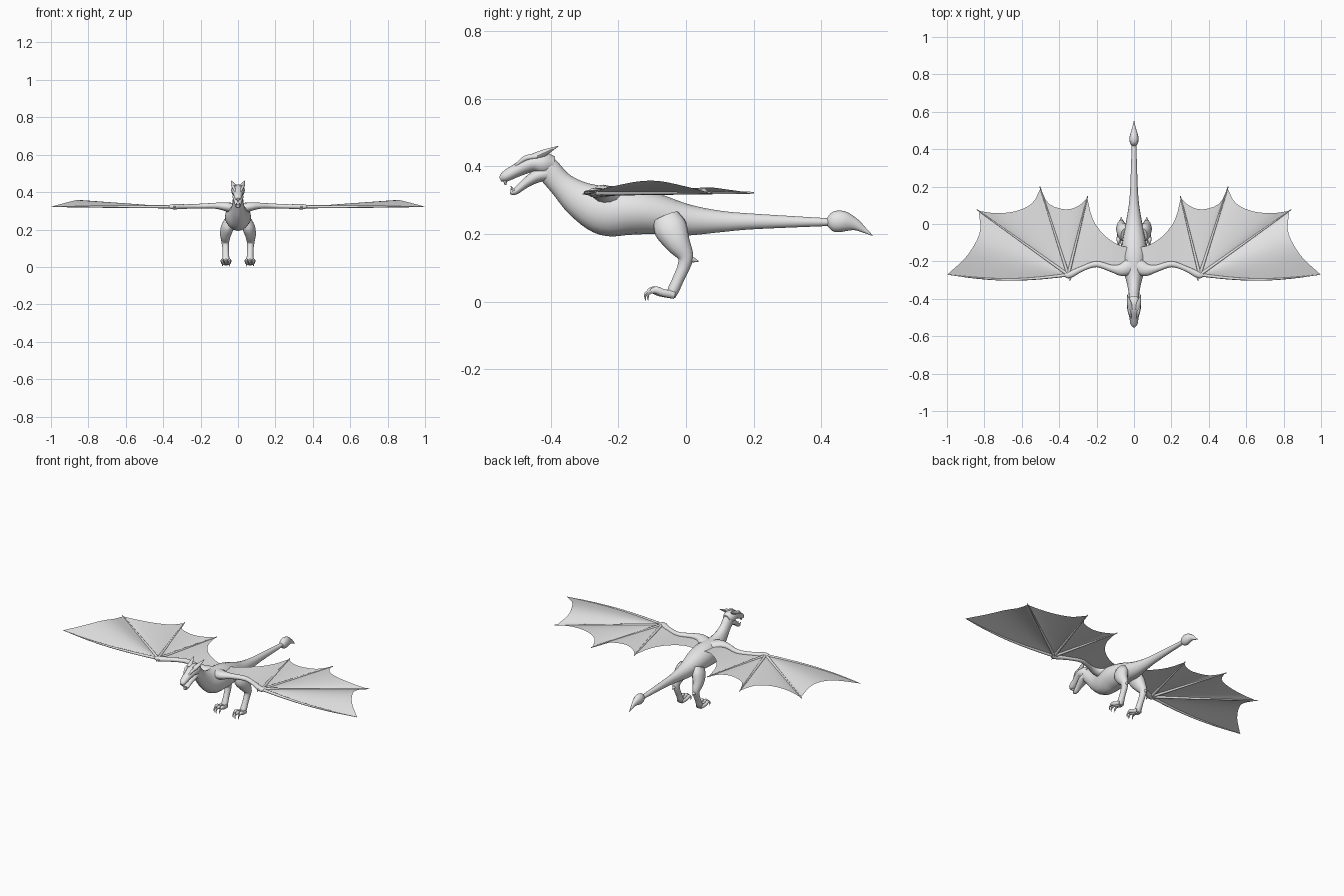
import bpy, bmesh, math
from mathutils import Vector

if "Cube" in bpy.data.objects:
    bpy.data.objects.remove(bpy.data.objects["Cube"])

hide = bpy.data.materials.new("plain_grey")
hide.diffuse_color = (0.8, 0.8, 0.8, 1)
hide.use_nodes = True
hide.node_tree.nodes["Principled BSDF"].inputs["Base Color"].default_value = hide.diffuse_color
X, Z = Vector((1, 0, 0)), Vector((0, 0, 1))


def finish(bm, name, mirror=False, angle=50):
    me = bpy.data.meshes.new(name)
    bm.to_mesh(me)
    bm.free()
    ob = bpy.data.objects.new(name, me)
    bpy.context.collection.objects.link(ob)
    me.materials.append(hide)
    if mirror:
        m = ob.modifiers.new("mirror", 'MIRROR')
        m.use_mirror_merge = False
    bpy.ops.object.select_all(action='DESELECT')
    ob.select_set(True)
    bpy.context.view_layer.objects.active = ob
    bpy.ops.object.shade_smooth_by_angle(angle=math.radians(angle))
    return ob


def spline(pts, steps):
    """Catmull-Rom curve through points of any dimension."""
    p = [Vector(q) for q in pts]
    p = [p[0] * 2 - p[1]] + p + [p[-1] * 2 - p[-2]]
    out = []
    for i in range(1, len(p) - 2):
        a, b, c, d = p[i - 1:i + 3]
        for s in range(steps):
            t = s / steps
            out.append((b * 2 + (c - a) * t + (a * 2 - b * 5 + c * 4 - d) * t * t
                        + (b * 3 - a - c * 3 + d) * t ** 3) * 0.5)
    return out + [p[-2]]


def add_tube(bm, pts, ref=X, sides=12, steps=4):
    """Tapered tube; points are x, y, z, radius along ref, radius across it."""
    path = spline(pts, steps)
    pos = [Vector(q[:3]) for q in path]
    rings = []
    for i, q in enumerate(path):
        t = (pos[min(i + 1, len(pos) - 1)] - pos[max(i - 1, 0)]).normalized()
        side = (ref - t * ref.dot(t)).normalized()
        up = t.cross(side)
        r1, r2 = max(q[3], 0.0006), max(q[4], 0.0006)
        rings.append([bm.verts.new(pos[i] + side * r1 * math.cos(k * math.tau / sides)
                                   + up * r2 * math.sin(k * math.tau / sides))
                      for k in range(sides)])
    for a, b in zip(rings, rings[1:]):
        for k in range(sides):
            n = (k + 1) % sides
            bm.faces.new((a[k], a[n], b[n], b[k]))
    bm.faces.new(rings[0][::-1])
    bm.faces.new(rings[-1])


def tubes(name, paths, mirror=False, **kw):
    bm = bmesh.new()
    for p in paths:
        add_tube(bm, p, **kw)
    bmesh.ops.recalc_face_normals(bm, faces=bm.faces)
    return finish(bm, name, mirror)


# Neck, trunk and tail in one flowing form
tubes("body", [[
    (0, -.43, .415, .026, .030), (0, -.41, .393, .028, .036), (0, -.368, .346, .029, .038),
    (0, -.31, .300, .040, .056), (0, -.24, .270, .060, .074), (0, -.17, .268, .070, .071),
    (0, -.10, .261, .064, .062), (0, 0, .242, .045, .047), (0, .10, .237, .028, .032),
    (0, .20, .237, .020, .023), (0, .43, .235, .012, .011)]], sides=16, steps=5)

# Spade at the tail end
tubes("tail_spade", [[
    (0, .418, .235, .011, .012), (0, .435, .236, .022, .029), (0, .465, .237, .024, .031),
    (0, .50, .228, .014, .018), (0, .525, .213, .007, .009), (0, .552, .195, .001, .001)]])

# Head: skull with upper jaw, and lower jaw
tubes("skull", [[
    (0, -.39, .405, .022, .024), (0, -.42, .408, .036, .034), (0, -.455, .409, .036, .026),
    (0, -.50, .389, .025, .020), (0, -.535, .370, .019, .016), (0, -.550, .362, .008, .007)]])
tubes("lower_jaw", [[
    (0, -.41, .380, .028, .024), (0, -.44, .372, .029, .020), (0, -.475, .350, .021, .014),
    (0, -.505, .326, .014, .010), (0, -.520, .326, .006, .008)]])
tubes("beak_hook", [[(0, -.536, .366, .013, .010), (0, -.534, .345, .002, .002)]], sides=8, steps=2)

# Horns, brow ridges and fangs
tubes("horns", [[(.018, -.455, .425, .014, .012), (.026, -.42, .440, .012, .010),
                 (.036, -.378, .460, .001, .001)]], True, sides=8)
tubes("brow_ridges", [[(.014, -.505, .402, .004, .004), (.023, -.475, .424, .008, .008),
                       (.028, -.44, .430, .008, .008)]], True, sides=8)
tubes("fangs", [[(.009, -.510, .328, .005, .005), (.008, -.519, .342, .001, .001)]],
      True, sides=6, steps=2)

# Legs with heel spurs
tubes("legs", [[
    (.046, -.060, .250, .025, .040), (.056, -.045, .215, .034, .049), (.066, -.025, .175, .030, .038),
    (.068, -.002, .135, .021, .024), (.066, -.006, .105, .018, .019), (.065, -.022, .068, .017, .017),
    (.064, -.037, .035, .019, .017), (.064, -.045, .016, .016, .014)]], True)
tubes("heel_spurs", [[(.068, .000, .128, .014, .014), (.068, .018, .124, .009, .009),
                      (.068, .038, .119, .001, .001)]], True, sides=8)

# Toes and their claws
toes, claws = [], []
for d in (-1, 0, 1):
    x, f = .064 + d * .010, -.008 if d == 0 else 0
    xe = .064 + d * .019
    toes.append([(x, -.035, .020, .010, .012), (xe, -.068 + f, .026, .009, .011),
                 (xe, -.088 + f, .034, .010, .011), (xe, -.104 + f, .030, .005, .007)])
    claws.append([(xe, -.096 + f, .032, .006, .007), (xe, -.112 + f, .022, .004, .005),
                  (xe, -.112 + f, .003, .001, .001)])
tubes("toes", toes, True, sides=8, steps=3)
tubes("toe_claws", claws, True, sides=6, steps=3)

# Wing layout: wrist and four finger tips
H = .322
wrist = (.352, -.272, H)
tips = [(.998, -.270, H), (.830, .070, H), (.500, .190, H), (.250, .140, H)]
BOW = .026


def add_panel(bm, inner, outer, lift, bow=0, rows=10):
    """Skin stretched between an inner and an outer curve, arched upward."""
    n = len(outer) - 1
    grid = []
    for j in range(rows + 1):
        u = j / rows
        row = []
        for i, (a, b) in enumerate(zip(inner, outer)):
            p = a.lerp(b, u)
            p.z += lift * math.sin(math.pi * i / n) * u
            p.y -= bow * math.sin(math.pi * u) * (1 - i / n) ** 2
            row.append(bm.verts.new(p))
        grid.append(row)
    for r, s in zip(grid, grid[1:]):
        for i in range(n):
            bm.faces.new((r[i], s[i], s[i + 1], r[i + 1]))


# Wing skin: three fan panels, then the panel behind the arm
bm = bmesh.new()
scallops = [[(.905, -.185, H), (.850, -.105, H), (.822, -.030, H)],
            [(.740, .058, H), (.635, .068, H), (.545, .110, H)],
            [(.455, .108, H), (.365, .078, H), (.295, .098, H)]]
for i, (edge, lift) in enumerate(zip(scallops, (.036, .016, .010))):
    outer = spline([tips[i]] + edge + [tips[i + 1]], 3)
    add_panel(bm, [Vector(wrist)] * len(outer), outer, lift, BOW if i == 0 else 0)
outer = spline([tips[3], (.222, .030, H), (.166, -.053, H), (.090, -.108, H), (.030, -.125, .318)], 3)
inner = spline([wrist, (.275, -.235, H), (.200, -.215, H), (.120, -.235, H), (.030, -.250, .318)], 3)
add_panel(bm, inner, outer, .006)
bmesh.ops.remove_doubles(bm, verts=bm.verts, dist=1e-5)
bmesh.ops.recalc_face_normals(bm, faces=bm.faces)
if sum(f.normal.z for f in bm.faces) < 0:
    bmesh.ops.reverse_faces(bm, faces=bm.faces)
finish(bm, "wing_skin", True)

# Wing arms from shoulder to wrist
tubes("wing_arms", [[
    (.020, -.225, .310, .030, .045), (.065, -.245, .322, .024, .034), (.120, -.238, .327, .016, .019),
    (.200, -.215, .325, .013, .016), (.275, -.238, .323, .012, .014), (.345, -.272, H, .014, .018),
    (.370, -.270, H, .008, .010)]], True, ref=Z)

# Wing fingers, each tapering to its tip
fingers = []
for i, tip in enumerate(tips):
    a, b = Vector(wrist), Vector(tip)
    path = []
    for u, r in ((0, .009), (.25, .0075), (.5, .006), (.75, .0045), (1, .001)):
        p = a.lerp(b, u)
        if i == 0:
            p.y -= BOW * math.sin(math.pi * u)
        path.append((p.x, p.y, p.z, r, r))
    # small hooked end past the skin
    if i:
        e = b + (b - a).normalized() * .008
        path[-1] = (b.x, b.y, b.z, .003, .003)
        path.append((e.x, e.y, e.z, .001, .001))
    fingers.append(path)
tubes("wing_fingers", fingers, True, ref=Z, sides=8, steps=3)

# Thumb claw at each wrist
tubes("thumb_claws", [[(.338, -.268, H, .008, .010), (.340, -.288, H, .005, .006),
                       (.345, -.306, .318, .001, .001)]], True, ref=Z, sides=8)
